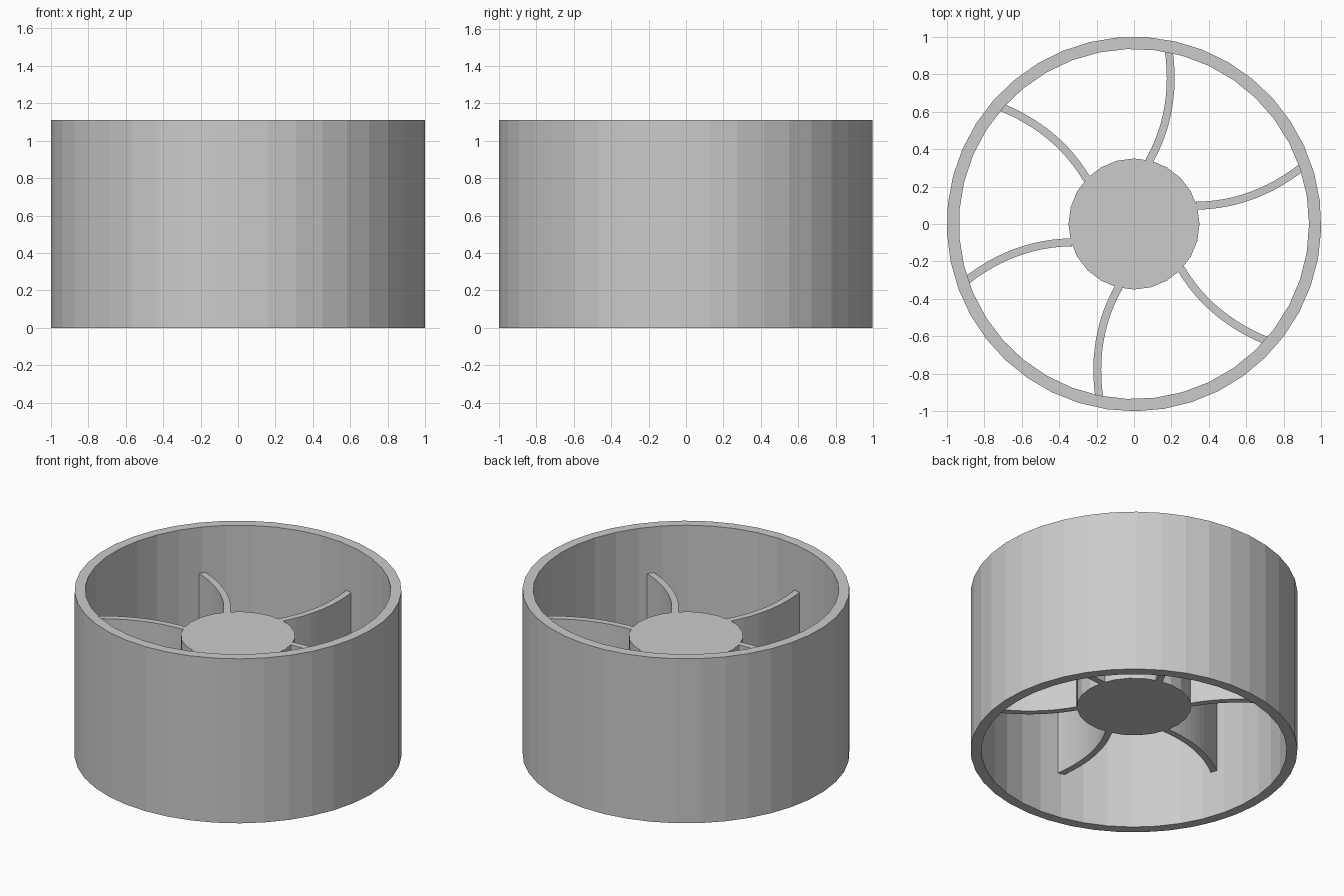
import bpy
import bmesh
import math
from mathutils import Matrix, Vector

cube = bpy.data.objects.get("Cube")
if cube:
    bpy.data.objects.remove(cube, do_unlink=True)

HEIGHT = 1.11
OUTER_R, INNER_R, HUB_R = 1.0, 0.935, 0.35
HUB_LOW, HUB_TOP = 0.31, 0.80
SPOKES, SPOKE_W = 6, 0.042

grey = bpy.data.materials.new("plain grey")
grey.use_nodes = True
grey.diffuse_color = (0.6, 0.6, 0.6, 1)
grey.node_tree.nodes["Principled BSDF"].inputs["Base Color"].default_value = (0.6, 0.6, 0.6, 1)


def finish(name, bm):
    bmesh.ops.recalc_face_normals(bm, faces=bm.faces[:])
    mesh = bpy.data.meshes.new(name)
    bm.to_mesh(mesh)
    bm.free()
    mesh.materials.append(grey)
    obj = bpy.data.objects.new(name, mesh)
    bpy.context.collection.objects.link(obj)
    return obj


def circle(radius, sides, turn=0.0):
    step = math.tau / sides
    return [Vector((radius * math.cos(i * step + turn), radius * math.sin(i * step + turn)))
            for i in range(sides)]


def prism(name, outline, low, top):
    """Extrude a closed flat outline upward."""
    bm = bmesh.new()
    face = bm.faces.new([bm.verts.new((p.x, p.y, low)) for p in outline])
    up = bmesh.ops.extrude_face_region(bm, geom=[face], use_keep_orig=True)["geom"]
    bmesh.ops.translate(bm, vec=(0, 0, top - low),
                        verts=[g for g in up if isinstance(g, bmesh.types.BMVert)])
    return finish(name, bm)


def tube(name, outer, inner, low, top):
    """Ring with separately faceted outer and inner walls."""
    bm = bmesh.new()
    rims = []
    for z in (low, top):
        edges = []
        for loop in (outer, inner):
            verts = [bm.verts.new((p.x, p.y, z)) for p in loop]
            edges.append([bm.edges.new((v, verts[i - 1])) for i, v in enumerate(verts)])
        rims.append(edges)
    for wall in (0, 1):
        bmesh.ops.bridge_loops(bm, edges=rims[0][wall] + rims[1][wall])
    for outer_edges, inner_edges in rims:
        bmesh.ops.triangle_fill(bm, edges=outer_edges + inner_edges, use_beauty=True)
    return finish(name, bm)


# Outer drum and solid hub
tube("outer_ring", circle(OUTER_R, 41, math.radians(-1.7)), circle(INNER_R, 39), 0, HEIGHT)
prism("hub", circle(HUB_R, 24), HUB_LOW, HUB_TOP)

# Curved blades: a swept arc thickened to both sides, repeated around the hub
start, bend, end = Vector((0.33, 0.098)), Vector((0.64, 0.10)), Vector((0.905, 0.31))
left, right = [], []
for i in range(13):
    t = i / 12
    point = start * (1 - t) ** 2 + bend * 2 * t * (1 - t) + end * t * t
    along = ((bend - start) * (1 - t) + (end - bend) * t).normalized()
    side = Vector((-along.y, along.x)) * SPOKE_W / 2
    left.append(point + side)
    right.append(point - side)
blade = right + left[::-1]
for k in range(SPOKES):
    turn = Matrix.Rotation(k * math.tau / SPOKES, 2)
    prism(f"blade_{k + 1}", [turn @ p for p in blade], HUB_LOW, HUB_TOP)
